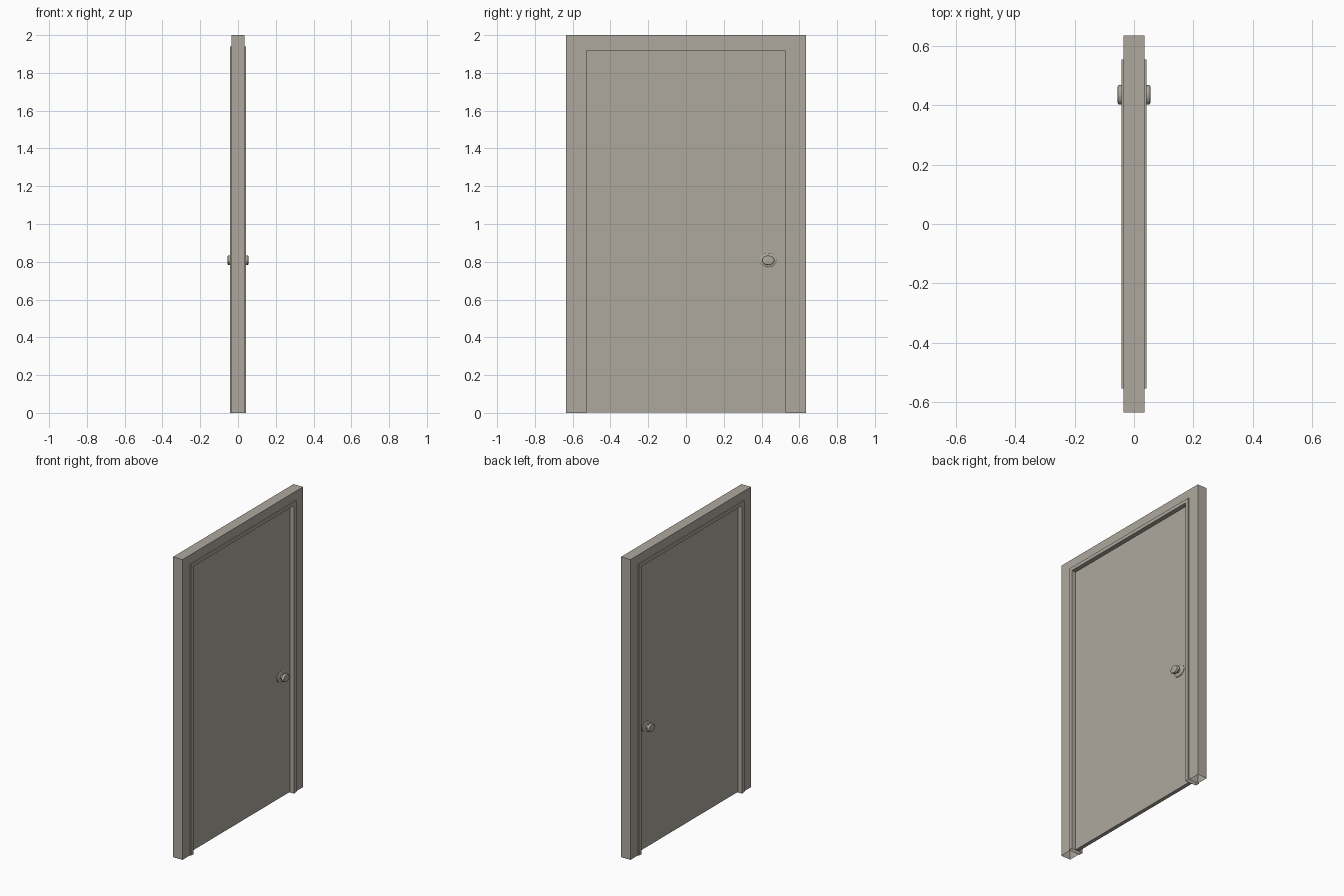
import bpy, bmesh, math

if "Cube" in bpy.data.objects:
    bpy.data.objects.remove(bpy.data.objects["Cube"])

paint = bpy.data.materials.new("warm_grey_paint")
paint.diffuse_color = (0.42, 0.395, 0.34, 1)
paint.use_nodes = True
paint.node_tree.nodes["Principled BSDF"].inputs["Base Color"].default_value = paint.diffuse_color


def finish(bm, name):
    bmesh.ops.recalc_face_normals(bm, faces=bm.faces[:])
    me = bpy.data.meshes.new(name)
    bm.to_mesh(me)
    bm.free()
    me.materials.append(paint)
    ob = bpy.data.objects.new(name, me)
    bpy.context.collection.objects.link(ob)
    return ob


def arch(name, y_out, z_out, y_in, z_in, depth):
    """Upside-down U standing on the floor, open underneath."""
    bm = bmesh.new()
    outer = [(-y_out, 0), (-y_out, z_out), (y_out, z_out), (y_out, 0)]
    inner = [(-y_in, 0), (-y_in, z_in), (y_in, z_in), (y_in, 0)]
    # four verts per corner of the section loop
    rings = []
    for (yo, zo), (yi, zi) in zip(outer, inner):
        rings.append([bm.verts.new(c) for c in (
            (-depth, yo, zo), (depth, yo, zo), (depth, yi, zi), (-depth, yi, zi))])
    for a, b in zip(rings, rings[1:]):
        for i in range(4):
            j = (i + 1) % 4
            bm.faces.new((a[i], a[j], b[j], b[i]))
    return finish(bm, name)


def box(name, x, y, z0, z1):
    bm = bmesh.new()
    bmesh.ops.create_cube(bm, size=1)
    for v in bm.verts:
        v.co.x *= 2 * x
        v.co.y *= 2 * y
        v.co.z = z0 if v.co.z < 0 else z1
    return finish(bm, name)


def lathe_x(name, profile, side, y, z, squash, n=32):
    """Spin (x, radius) points around the x axis, flattened vertically."""
    bm = bmesh.new()
    rings = []
    for x, r in profile:
        rings.append([bm.verts.new((side * x,
                                    y + r * math.cos(2 * math.pi * k / n),
                                    z + squash * r * math.sin(2 * math.pi * k / n)))
                      for k in range(n)])
    for a, b in zip(rings, rings[1:]):
        for k in range(n):
            j = (k + 1) % n
            bm.faces.new((a[k], a[j], b[j], b[k]))
    bm.faces.new(rings[-1])
    ob = finish(bm, name)
    bpy.ops.object.select_all(action='DESELECT')
    ob.select_set(True)
    bpy.context.view_layer.objects.active = ob
    bpy.ops.object.shade_smooth_by_angle(angle=math.radians(35))
    return ob


# outer frame, and the slightly deeper lining inside it
arch("door_frame", 0.634, 2.0, 0.554, 1.94, 0.035)
arch("door_lining", 0.554, 1.94, 0.527, 1.917, 0.042)

# recessed door leaf
box("door_panel", 0.0125, 0.527, 0.003, 1.917)

# backplate, stem and oval knob on both faces
knob = [(0.012, 0.047), (0.016, 0.047), (0.019, 0.042), (0.020, 0.016),
        (0.033, 0.015), (0.036, 0.029), (0.039, 0.033), (0.051, 0.033),
        (0.054, 0.031), (0.055, 0.027)]
for label, side in (("front", 1), ("back", -1)):
    lathe_x("door_knob_" + label, knob, side, 0.435, 0.808, 0.77)
